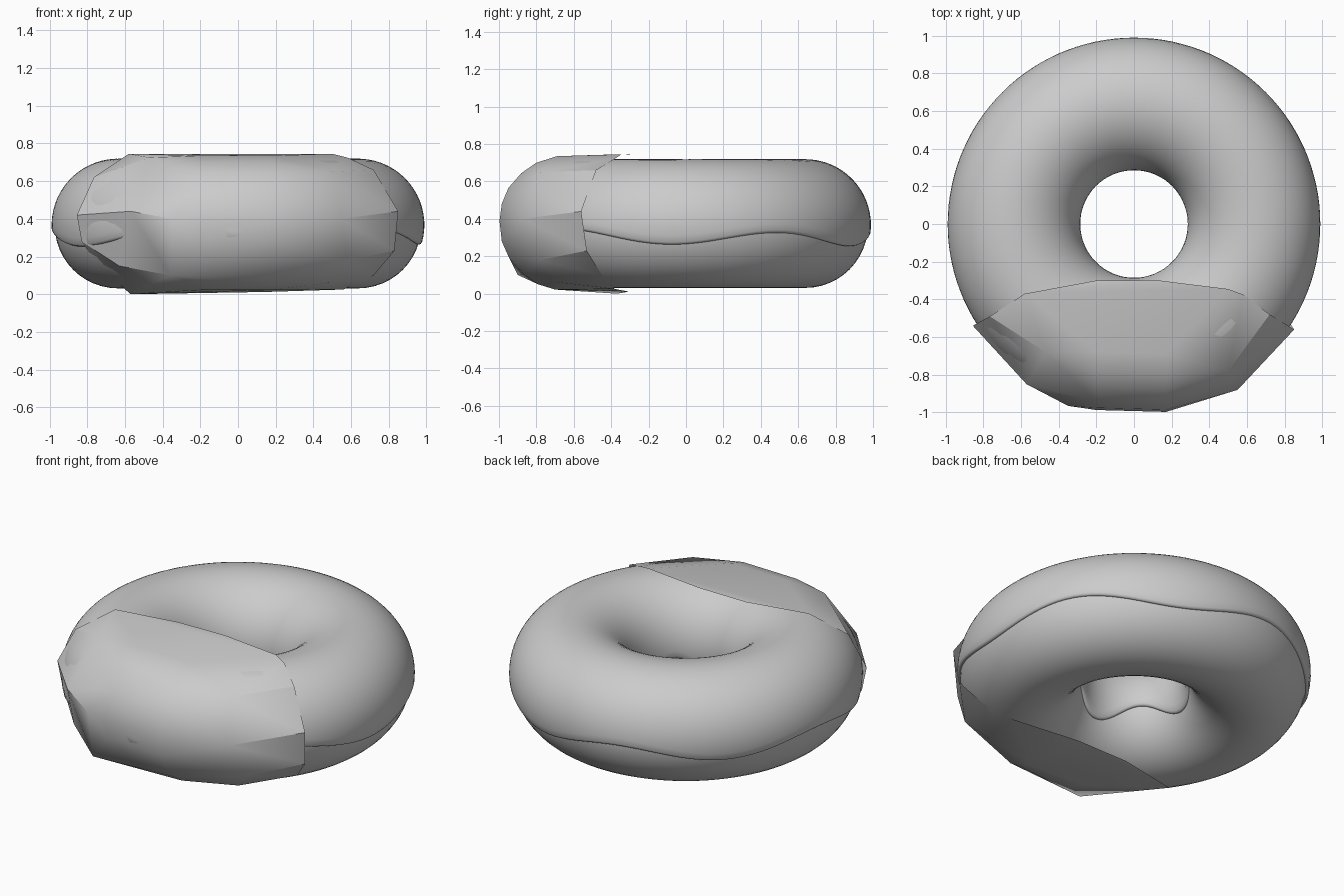
import bpy, bmesh, math
from math import sin, cos, pi, radians

if "Cube" in bpy.data.objects:
    bpy.data.objects.remove(bpy.data.objects["Cube"])

R, CZ = 0.637, 0.367          # ring radius and tube centre height
DOUGH, ICE = 0.336, 0.352     # tube radii


def finish(bm, name, angle):
    bmesh.ops.recalc_face_normals(bm, faces=bm.faces)
    me = bpy.data.meshes.new(name)
    bm.to_mesh(me)
    bm.free()
    ob = bpy.data.objects.new(name, me)
    bpy.context.collection.objects.link(ob)
    bpy.ops.object.select_all(action='DESELECT')
    ob.select_set(True)
    bpy.context.view_layer.objects.active = ob
    bpy.ops.object.shade_smooth_by_angle(angle=radians(angle))
    return ob


def ring_sweep(name, section, steps=120, closed=True):
    """Sweep section(phi) -> [(tube angle, tube radius)] around the z axis."""
    bm = bmesh.new()
    rings = []
    for i in range(steps):
        p = 2 * pi * i / steps
        rings.append([bm.verts.new(((R + r * cos(t)) * cos(p),
                                    (R + r * cos(t)) * sin(p),
                                    CZ + r * sin(t))) for t, r in section(p)])
    n = len(rings[0])
    for i in range(steps):
        a, b = rings[i], rings[(i + 1) % steps]
        for j in range(n if closed else n - 1):
            k = (j + 1) % n
            bm.faces.new((a[j], b[j], b[k], a[k]))
    return finish(bm, name, 60)


# dough ring
ring_sweep("dough", lambda p: [(2 * pi * j / 48, DOUGH) for j in range(48)])


# icing shell with a wavy, rounded lower lip on both sides
def icing_section(p):
    a = -0.19 - 0.11 * cos(5 * (p + 0.1)) - 0.03 * sin(2 * p)
    b = pi + 0.27 + 0.13 * cos(4 * p + pi / 2 * 4) + 0.04 * sin(3 * p)
    lip = [(-0.02, DOUGH - 0.01), (-0.015, DOUGH + 0.006), (0.0, ICE - 0.004)]
    body = [(a + 0.03 + (b - a - 0.06) * j / 36, ICE) for j in range(37)]
    return ([(a + d, r) for d, r in lip] + body +
            [(b - d, r) for d, r in reversed(lip)])


ring_sweep("icing", icing_section, closed=False)

# folded paper sleeve: convex faceted pocket, open towards the hole
rim = [(-0.58, -0.37, 0.745), (-0.2, -0.30, 0.742), (0.12, -0.298, 0.745),
       (0.50, -0.345, 0.745), (0.58, -0.375, 0.725), (0.72, -0.48, 0.66),
       (0.85, -0.56, 0.44), (0.83, -0.53, 0.23), (0.72, -0.45, 0.10),
       (0.56, -0.38, 0.025), (0.15, -0.31, 0.012), (-0.2, -0.31, 0.01),
       (-0.57, -0.37, 0.0), (-0.75, -0.48, 0.16), (-0.83, -0.53, 0.28),
       (-0.855, -0.54, 0.42), (-0.765, -0.49, 0.62)]
profile = [(-0.69, 0.735), (-0.80, 0.70), (-0.88, 0.645), (-0.95, 0.565),
           (-0.985, 0.48), (-0.997, 0.39), (-0.985, 0.28), (-0.945, 0.19),
           (-0.87, 0.105), (-0.79, 0.05), (-0.70, 0.022)]
corners = [(-0.57, -0.85, 0.44), (-0.35, -0.965, 0.40), (-0.47, -0.68, 0.725),
           (-0.63, -0.70, 0.15), (-0.36, -0.90, 0.10), (0.55, -0.88, 0.40),
           (0.50, -0.78, 0.65), (0.58, -0.78, 0.18), (0.48, -0.68, 0.06)]
pts = rim + corners
for x, shift in ((-0.2, 0.01), (0.17, 0.0)):
    pts += [(x, y + shift, z) for y, z in profile]

bm = bmesh.new()
for co in pts:
    bm.verts.new(co)
hull = bmesh.ops.convex_hull(bm, input=bm.verts[:])
loose = [v for v in bm.verts if not v.link_faces]
bmesh.ops.delete(bm, geom=loose, context='VERTS')
bm.normal_update()
back = [f for f in bm.faces if f.normal.y > 0.3]
bmesh.ops.delete(bm, geom=back, context='FACES')
finish(bm, "paper_sleeve", 28)
